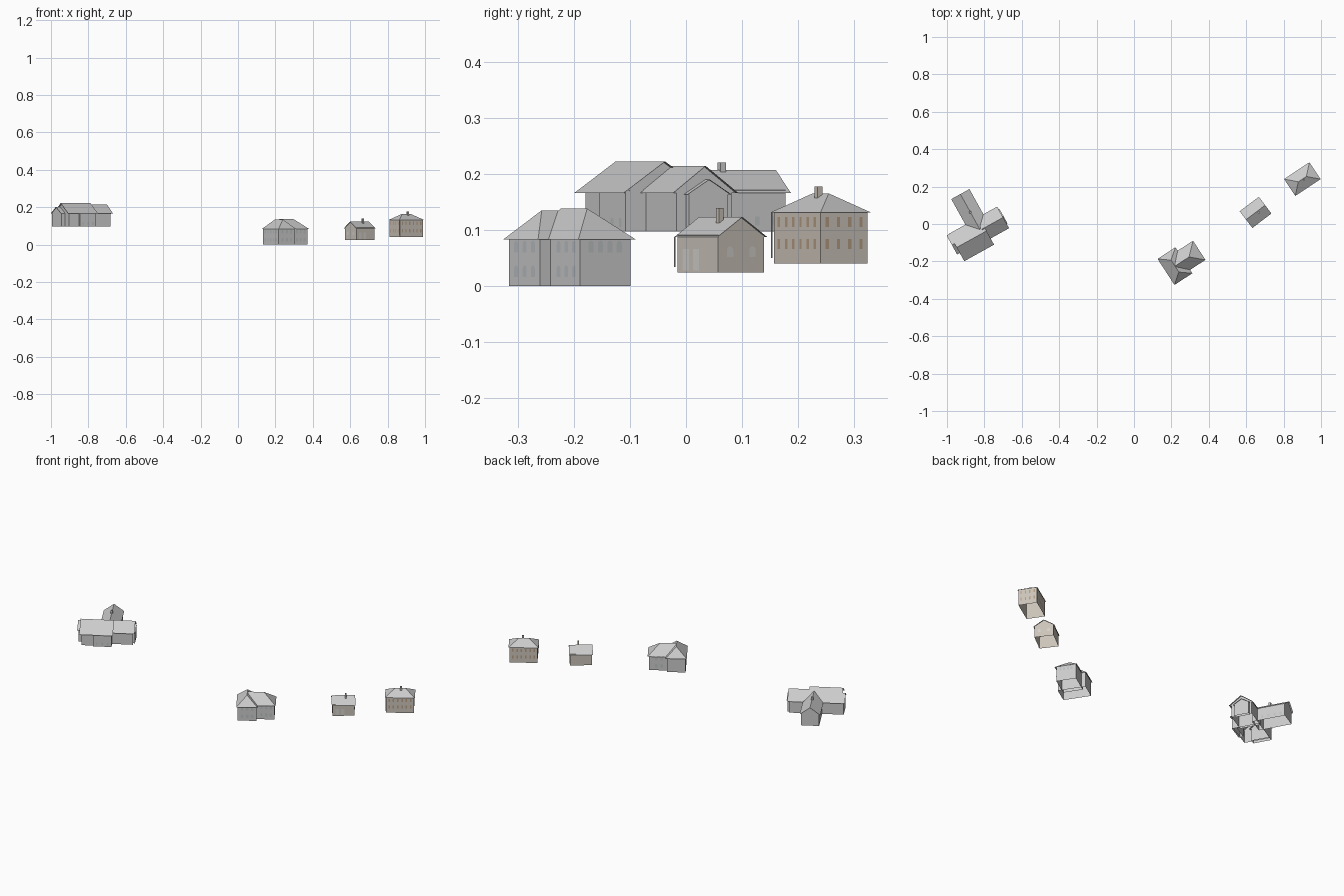
import bpy, math
from mathutils import Matrix

if "Cube" in bpy.data.objects:
    bpy.data.objects.remove(bpy.data.objects["Cube"])


def mat(name, col):
    m = bpy.data.materials.new(name)
    m.diffuse_color = (*col, 1)
    m.use_nodes = True
    m.node_tree.nodes["Principled BSDF"].inputs["Base Color"].default_value = m.diffuse_color
    return m


TAN = mat("tan_wall", (0.60, 0.55, 0.49))
BROWN = mat("brown_pane", (0.45, 0.33, 0.22))
PALE = mat("pale_pane", (0.66, 0.64, 0.61))
GLASS = mat("grey_pane", (0.50, 0.53, 0.54))


def mesh(name, frame, verts, faces, m=None):
    me = bpy.data.meshes.new(name)
    me.from_pydata(verts, [], faces)
    if m:
        me.materials.append(m)
    ob = bpy.data.objects.new(name, me)
    ob.matrix_world = frame
    bpy.context.collection.objects.link(ob)
    return ob


def frame(deg, x=0, y=0):
    return Matrix.Translation((x, y, 0)) @ Matrix.Rotation(math.radians(deg), 4, 'Z')


def walls(name, f, rect, z0, z1, m=None):
    # open shell, no floor
    a, b, c, d = rect
    p = [(a, c), (b, c), (b, d), (a, d)]
    v = [(x, y, z) for z in (z0, z1) for x, y in p]
    mesh(name, f, v, [(i, (i + 1) % 4, (i + 1) % 4 + 4, i + 4) for i in range(4)], m)


def roof(name, f, rect, ze, zr, axis='u', hip0=0, hip1=0, inset=0.006, wall_mat=None):
    # ridge along u or v; hip = inset of the ridge end (0 = gable, filled by a wall triangle)
    a, b, c, d = rect
    if axis == 'v':
        a, b, c, d = c, d, a, b
    mid = (c + d) / 2
    pts = [(a, c, ze), (b, c, ze), (b, d, ze), (a, d, ze), (a + hip0, mid, zr), (b - hip1, mid, zr)]
    fix = (lambda p: (p[0], p[1], p[2])) if axis == 'u' else (lambda p: (p[1], p[0], p[2]))
    faces = [(0, 1, 5, 4), (2, 3, 4, 5)]
    if hip0:
        faces.append((3, 0, 4))
    if hip1:
        faces.append((1, 2, 5))
    if axis == 'v':
        faces = [q[::-1] for q in faces]
    mesh(name, f, [fix(p) for p in pts], faces)
    for hip, e, k in ((hip0, a + inset, 0), (hip1, b - inset, 1)):
        if not hip:
            tri = [(e, c, ze), (e, d, ze), (e, mid, zr)]
            mesh(name + "_gable", f, [fix(p) for p in tri],
                 [(0, 1, 2) if (k == 1) == (axis == 'u') else (2, 1, 0)], wall_mat)


def box(name, f, x, y, w, z0, z1, m=None):
    h = w / 2
    walls(name, f, (x - h, x + h, y - h, y + h), z0, z1, m)
    mesh(name + "_cap", f, [(x - h, y - h, z1), (x + h, y - h, z1), (x + h, y + h, z1), (x - h, y + h, z1)],
         [(0, 1, 2, 3)], m)


def panes(name, f, side, at, spots, zs, w, h, m, arch=False):
    # flat panes just off a wall; side is one of +u -u +v -v
    s = 1 if side[0] == '+' else -1
    verts, faces = [], []
    for t in spots:
        for z in zs:
            pr = [(-w / 2, 0), (w / 2, 0), (w / 2, h), (-w / 2, h)]
            if arch:
                pr[2:] = [(w / 2 * math.cos(k * math.pi / 6), h - w / 2 + w / 2 * math.sin(k * math.pi / 6))
                          for k in range(7)]
            flip = (side[1] == 'u') == (s < 0)
            n = len(verts)
            for q, zz in (pr[::-1] if flip else pr):
                o = at + s * 0.0008
                verts.append((o, t + q, z + zz) if side[1] == 'u' else (t + q, o, z + zz))
            faces.append(tuple(range(n, len(verts))))
    mesh(name, f, verts, faces, m)


def spread(a, b, n):
    return [a + (b - a) * (i + 0.5) / n for i in range(n)]


# Two-storey hipped house (far right)
F = frame(33.5, 0.900, 0.240)
L, W = 0.075, 0.050
walls("tall_house_walls", F, (-L, L, -W, W), 0.04, 0.134, TAN)
roof("tall_house_roof", F, (-0.081, 0.081, -0.054, 0.054), 0.131, 0.165, 'u', 0.055, 0.055)
box("tall_house_chimney", F, 0.005, -0.008, 0.010, 0.150, 0.177, TAN)
box("tall_house_downpipe", F, -0.079, -0.052, 0.002, 0.05, 0.131)
for s in (1, -1):
    sg = '+' if s > 0 else '-'
    panes("tall_house_long_windows", F, sg + 'v', s * W, spread(-0.07, 0.07, 6), (0.066, 0.105), 0.008, 0.018, BROWN)
    panes("tall_house_end_windows", F, sg + 'u', s * L, spread(-0.048, 0.048, 4), (0.066, 0.105), 0.007, 0.018, BROWN)

# Small gabled house
F = frame(37, 0.650, 0.062)
L, W = 0.060, 0.051
walls("small_house_walls", F, (-L, L, -W, W), 0.024, 0.091, TAN)
roof("small_house_roof", F, (-0.064, 0.064, -0.056, 0.056), 0.087, 0.123, wall_mat=TAN)
box("small_house_chimney", F, 0.013, -0.012, 0.010, 0.105, 0.139, TAN)
box("small_house_downpipe", F, -0.063, -0.055, 0.002, 0.034, 0.087)
panes("small_house_doors", F, '-v', -W, (-0.035, -0.005), (0.028,), 0.018, 0.038, PALE)
panes("small_house_end_windows", F, '+u', L, (-0.025, 0.025), (0.052,), 0.014, 0.019, PALE, True)
panes("small_house_back_windows", F, '-u', -L, (-0.025, 0.025), (0.052,), 0.014, 0.019, PALE, True)

# L-shaped hipped house
F = frame(33)
walls("cross_wing_walls", F, (0.010, 0.112, -0.383, -0.232), 0.0, 0.087)
roof("cross_wing_roof", F, (0.004, 0.118, -0.391, -0.225), 0.083, 0.135, 'v', 0.045, 0.045)
walls("side_wing_walls", F, (0.085, 0.209, -0.361, -0.254), 0.0, 0.087)
roof("side_wing_roof", F, (0.060, 0.216, -0.369, -0.247), 0.083, 0.138, 'u', 0.004, 0.065)
C_Z = (0.016, 0.060)
panes("cross_wing_front_windows", F, '-v', -0.383, (0.035, 0.063, 0.09), C_Z, 0.013, 0.021, GLASS, True)
panes("cross_wing_left_windows", F, '-u', 0.010, spread(-0.375, -0.24, 5), C_Z, 0.012, 0.021, GLASS, True)
panes("side_wing_front_windows", F, '-v', -0.361, (0.14, 0.165, 0.19), C_Z, 0.012, 0.021, GLASS, True)
panes("side_wing_end_windows", F, '+u', 0.209, (-0.338, -0.318, -0.298, -0.278), (0.060,), 0.011, 0.021, GLASS, True)
panes("side_wing_back_windows", F, '+v', -0.254, (0.14, 0.17), C_Z, 0.012, 0.021, GLASS, True)

# Large cross-gabled building (left)
F = frame(29)
B, E = 0.097, 0.171
walls("hall_walls", F, (-0.878, -0.716, 0.282, 0.425), B, E)
walls("hall_front_bay", F, (-0.815, -0.716, 0.274, 0.300), B, 0.169)
roof("hall_roof", F, (-0.890, -0.708, 0.266, 0.434), 0.166, 0.222, inset=0.010)
walls("west_end_walls", F, (-0.900, -0.870, 0.325, 0.425), B, E)
roof("west_end_roof", F, (-0.906, -0.860, 0.316, 0.432), 0.166, 0.202)
walls("east_end_walls", F, (-0.730, -0.604, 0.315, 0.428), B, E)
roof("east_end_roof", F, (-0.725, -0.595, 0.304, 0.436), 0.166, 0.214, inset=0.009)
walls("east_porch_walls", F, (-0.610, -0.594, 0.335, 0.415), B, 0.166)
roof("east_porch_roof", F, (-0.610, -0.590, 0.330, 0.420), 0.163, 0.190, inset=0.004)
walls("rear_wing_walls", F, (-0.783, -0.685, 0.400, 0.582), B, E)
roof("rear_wing_roof", F, (-0.790, -0.679, 0.368, 0.590), 0.166, 0.207, 'v', inset=0.008)
box("rear_wing_chimney", F, -0.735, 0.480, 0.011, 0.195, 0.220)
panes("hall_windows", F, '-v', 0.274, (-0.795, -0.765, -0.735), (0.105,), 0.010, 0.016, GLASS)
panes("rear_wing_windows", F, '+u', -0.685, spread(0.44, 0.575, 4), (0.108,), 0.010, 0.016, GLASS)
